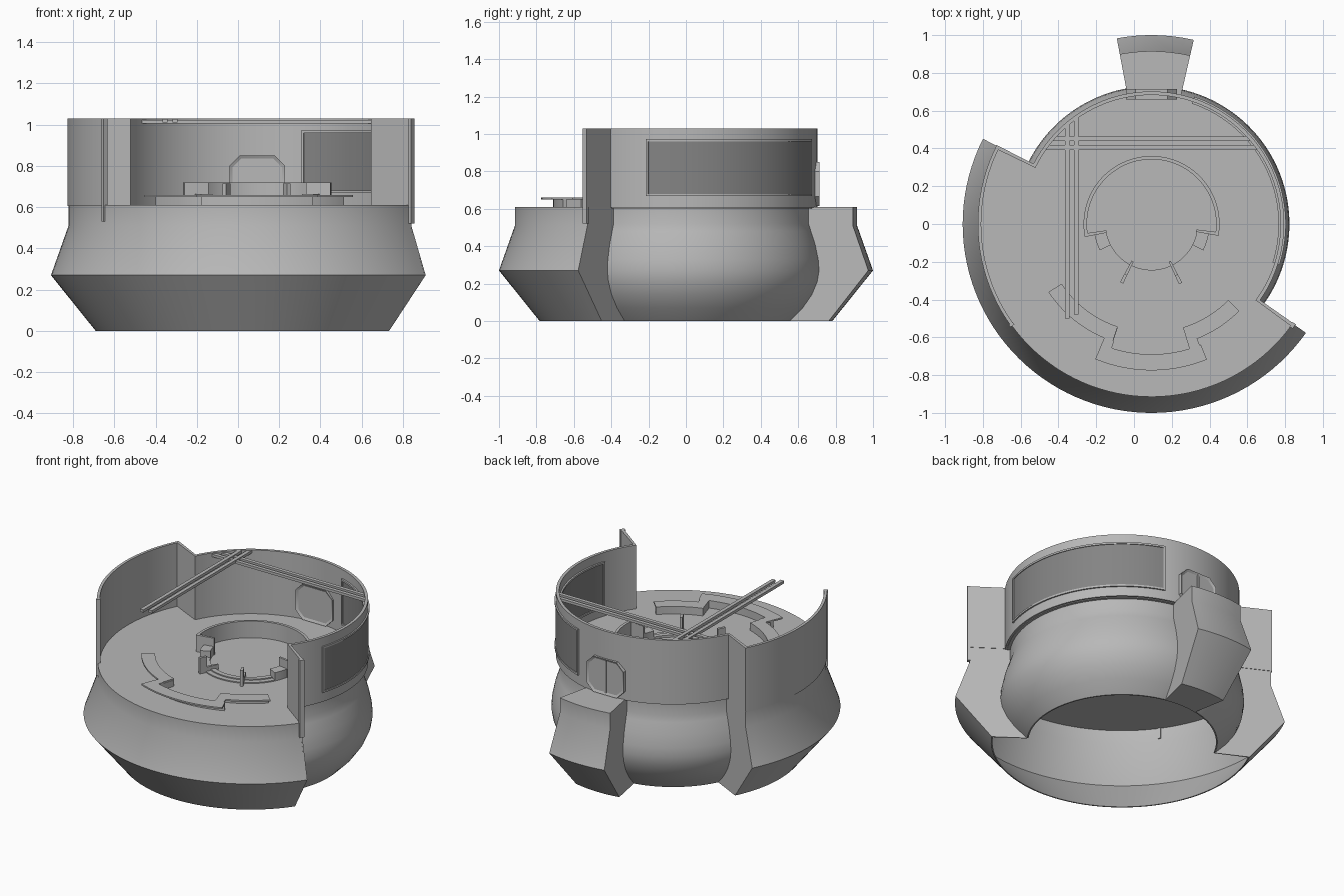
import bpy, bmesh, math
from mathutils import Vector

cube = bpy.data.objects.get("Cube")
if cube:
    bpy.data.objects.remove(cube, do_unlink=True)

CX = 0.093                       # axis of the round room
START, END = 153.2, 324.8        # wide front sector
FLOOR, TOP = 0.61, 1.03


def material(name, value):
    m = bpy.data.materials.new(name)
    m.use_nodes = True
    col = (value, value, value, 1)
    m.diffuse_color = col
    m.node_tree.nodes["Principled BSDF"].inputs["Base Color"].default_value = col
    return m


GREY = material("hull grey", 0.48)
DARK = material("window grey", 0.23)


def finish(name, bm, mat=GREY):
    bmesh.ops.remove_doubles(bm, verts=bm.verts, dist=1e-5)
    bmesh.ops.recalc_face_normals(bm, faces=bm.faces)
    me = bpy.data.meshes.new(name)
    bm.to_mesh(me)
    bm.free()
    me.materials.append(mat)
    ob = bpy.data.objects.new(name, me)
    ob.location.x = CX
    bpy.context.collection.objects.link(ob)
    bpy.ops.object.select_all(action='DESELECT')
    ob.select_set(True)
    bpy.context.view_layer.objects.active = ob
    bpy.ops.object.shade_smooth_by_angle(angle=math.radians(25))
    return ob


def sweep(name, profile, a0, a1, mat=GREY):
    """Turn a closed (radius, height) profile from angle a0 to a1."""
    bm = bmesh.new()
    n = max(1, round((a1 - a0) / 3))
    rings = []
    for i in range(n + 1):
        a = math.radians(a0 + (a1 - a0) * i / n)
        rings.append([bm.verts.new((r * math.cos(a), r * math.sin(a), z))
                      for r, z in profile])
    k = len(profile)
    for p, q in zip(rings, rings[1:]):
        for j in range(k):
            bm.faces.new((p[j], p[(j + 1) % k], q[(j + 1) % k], q[j]))
    bm.faces.new(rings[0])
    bm.faces.new(rings[-1])
    return finish(name, bm, mat)


def band(name, r0, r1, z0, z1, a0, a1, mat=GREY):
    return sweep(name, [(r0, z0), (r1, z0), (r1, z1), (r0, z1)], a0, a1, mat)


def shell(name, profile, a0, a1):
    return sweep(name, profile + [(r - 0.008, z) for r, z in reversed(profile)], a0, a1)


def box(name, lo, hi):
    bm = bmesh.new()
    bmesh.ops.create_cube(bm, size=1)
    lo, hi = Vector(lo), Vector(hi)
    for v in bm.verts:
        v.co = (lo + hi) / 2 + v.co * (hi - lo)
    return finish(name, bm)


# Lower hull: wide angular skirt, bulging drum, end caps and rear buttress
outer = [(0.783, 0), (1.0, 0.27), (0.915, 0.51), (0.915, FLOOR)]
drum = [(0.57, 0), (0.64, 0.07), (0.69, 0.14), (0.72, 0.21), (0.73, 0.27),
        (0.725, 0.33), (0.708, 0.41), (0.685, 0.48), (0.672, 0.52), (0.672, FLOOR)]
shell("front_skirt", outer, START, END)
shell("drum_hull", drum, END - 360, START)
cap = outer + drum[::-1]
sweep("skirt_cap_right", cap, START, START + 0.5)
sweep("skirt_cap_left", cap, END - 0.5, END)
sweep("rear_buttress", cap, 77.1, 100.6)

# Floor
band("front_floor", 0, 0.913, FLOOR - 0.008, FLOOR, START, END)
band("rear_floor", 0, 0.69, FLOOR - 0.008, FLOOR, END - 360, START)

# Upper walls
band("drum_wall", 0.683, 0.702, FLOOR - 0.004, TOP, END - 360, START)
band("side_wall", 0.902, 0.92, FLOOR - 0.004, TOP, START, 216)
band("side_wall_end", 0.9, 0.925, 0.53, TOP, 215.2, 216.2)
band("side_wall_step", 0.683, 0.92, FLOOR, TOP, START - 0.2, START + 1)
band("corner_panel", 0.683, 0.925, FLOOR, TOP, END - 1, END + 0.2)
band("corner_panel_post", 0.91, 0.93, 0.52, TOP, END - 1.4, END + 0.4)

# Curved window with its frame
W0, W1, WZ0, WZ1 = -16.6, 70.5, 0.68, 0.96
band("window_glass", 0.679, 0.706, WZ0, WZ1, W0, W1, DARK)
for label, z0, z1, a0, a1 in (("bottom", WZ0 - 0.012, WZ0, W0 - 1, W1 + 1),
                              ("top", WZ1, WZ1 + 0.012, W0 - 1, W1 + 1),
                              ("front", WZ0, WZ1, W0 - 1, W0),
                              ("back", WZ0, WZ1, W1, W1 + 1)):
    band("window_frame_" + label, 0.672, 0.711, z0, z1, a0, a1)

# Rear door: eight-sided slab with recessed faces
bm = bmesh.new()
hw, z0, z1, c = 0.135, 0.615, 0.85, 0.05
outline = [(-hw + c, z0), (hw - c, z0), (hw, z0 + c), (hw, z1 - c),
           (hw - c, z1), (-hw + c, z1), (-hw, z1 - c), (-hw, z0 + c)]
face = bm.faces.new([bm.verts.new((x, 0.66, z)) for x, z in outline])
ext = bmesh.ops.extrude_face_region(bm, geom=[face], use_keep_orig=True)
for v in ext["geom"]:
    if isinstance(v, bmesh.types.BMVert):
        v.co.y = 0.714
bmesh.ops.recalc_face_normals(bm, faces=bm.faces)
ends = [f for f in bm.faces if len(f.verts) == 8]
bmesh.ops.inset_individual(bm, faces=ends, thickness=0.016, depth=-0.008)
finish("rear_door", bm)
box("door_seam", (-0.006, 0.70, z0 + 0.01), (0.006, 0.712, z1 - 0.01))

# Roof beams
for i, y in enumerate((0.405, 0.452)):
    half = math.sqrt(0.69 ** 2 - y ** 2)
    box(f"cross_beam_{i}", (-half, y - 0.012, 1.005), (half, y + 0.012, 1.022))
for i, x in enumerate((-0.447, -0.398)):
    box(f"long_beam_{i}", (x - 0.012, -0.5 + i * 0.02, 1.01),
        (x + 0.012, math.sqrt(0.69 ** 2 - x ** 2), 1.028))

# Central ring station: back screen, end stubs, low steps and posts
band("station_screen", 0.342, 0.36, FLOOR, 0.72, -10, 190)
for side, a in (("left", -10), ("right", 188)):
    band("station_stub_" + side, 0.24, 0.36, FLOOR, 0.72, a, a + 3)
for side, a in (("left", 333), ("right", 188)):
    band("station_desk_" + side, 0.243, 0.307, FLOOR, 0.665, a, a + 19)
band("station_step_low", 0.243, 0.307, FLOOR, 0.617, 190, 350)
band("station_step_high", 0.243, 0.275, FLOOR, 0.624, 190, 350)
for side, a in (("left", 296), ("right", 243)):
    band("station_post_" + side, 0.22, 0.35, FLOOR, 0.645, a - 1.5, a + 1.5)
    band("station_post_tall_" + side, 0.30, 0.35, FLOOR, 0.715, a - 1.5, a + 1.5)

# Front console: thin stepped top on a narrow support
for label, r0, r1, a0, a1 in (("right", 0.572, 0.654, 213.5, 251.7),
                              ("middle", 0.69, 0.775, 247.4, 292.2),
                              ("left", 0.572, 0.654, 286.9, 315.3)):
    band("console_top_" + label, r0, r1, 0.65, 0.66, a0, a1)
    band("console_support_" + label, r0, r0 + 0.02, FLOOR, 0.65, a0, a1)
for label, a0 in (("right", 247.4), ("left", 286.9)):
    band("console_join_top_" + label, 0.65, 0.694, 0.65, 0.66, a0, a0 + 4.8)
    inner = a0 + 3.3 if label == "right" else a0
    band("console_join_support_" + label, 0.58, 0.70, FLOOR, 0.65, inner, inner + 1.2)
